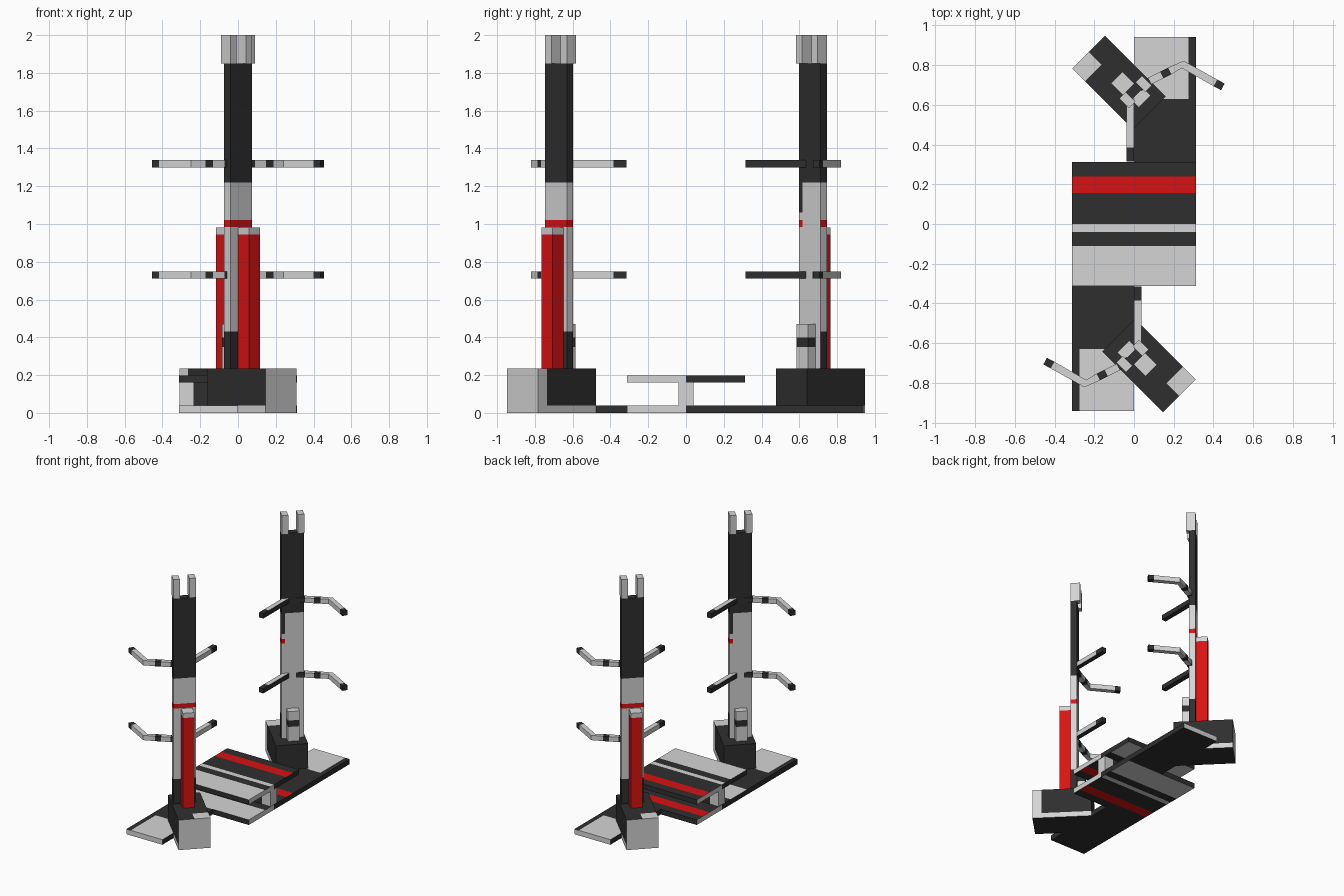
import bpy, bmesh, math
from mathutils import Matrix, Vector

if "Cube" in bpy.data.objects:
    bpy.data.objects.remove(bpy.data.objects["Cube"])

# Materials
COLOURS = [("light_grey", (0.66, 0.66, 0.66)), ("charcoal", (0.028, 0.028, 0.028)),
           ("red", (0.70, 0.006, 0.006))]
MATS = []
for n, c in COLOURS:
    m = bpy.data.materials.new(n)
    m.diffuse_color = (*c, 1)
    m.use_nodes = True
    m.node_tree.nodes["Principled BSDF"].inputs["Base Color"].default_value = m.diffuse_color
    MATS.append(m)
LIGHT, DARK, RED = 0, 1, 2


def finish(name, bm, mat):
    bmesh.ops.recalc_face_normals(bm, faces=bm.faces)
    me = bpy.data.meshes.new(name)
    bm.to_mesh(me)
    bm.free()
    for m in MATS:
        me.materials.append(m)
    ob = bpy.data.objects.new(name, me)
    bpy.context.collection.objects.link(ob)
    ob.matrix_world = mat


def grid_box(name, xs, ys, zs, rule, mat=Matrix()):
    """Box cut along the given lines; rule(centre, normal) picks each face's colour."""
    cuts = (sorted(xs), sorted(ys), sorted(zs))
    bm = bmesh.new()
    cache = {}

    def vert(p):
        if p not in cache:
            cache[p] = bm.verts.new(p)
        return cache[p]
    for a in range(3):
        b, c = (a + 1) % 3, (a + 2) % 3
        for s, h in ((-1, cuts[a][0]), (1, cuts[a][-1])):
            n = Vector((0, 0, 0))
            n[a] = s
            for i in range(len(cuts[b]) - 1):
                for j in range(len(cuts[c]) - 1):
                    vs = []
                    for di, dj in ((0, 0), (1, 0), (1, 1), (0, 1)):
                        p = [0, 0, 0]
                        p[a], p[b], p[c] = h, cuts[b][i + di], cuts[c][j + dj]
                        vs.append(vert(tuple(p)))
                    f = bm.faces.new(vs)
                    f.material_index = rule(f.calc_center_median(), n)
    finish(name, bm, mat)


def bent_bar(name, pts, cols, z0, z1, r, mat):
    """Square bar along a flat path, one colour per segment."""
    bm = bmesh.new()
    P = [Vector((x, y, 0)) for x, y in pts]
    rings = []
    for i, p in enumerate(P):
        t = (P[min(i + 1, len(P) - 1)] - P[max(i - 1, 0)]).normalized()
        s = Vector((-t.y, t.x, 0)) * r
        rings.append([bm.verts.new((q.x, q.y, z)) for q, z in
                      ((p + s, z0), (p - s, z0), (p - s, z1), (p + s, z1))])
    for k in range(len(P) - 1):
        for j in range(4):
            f = bm.faces.new((rings[k][j], rings[k][(j + 1) % 4],
                              rings[k + 1][(j + 1) % 4], rings[k + 1][j]))
            f.material_index = cols[k]
    for ring, c in ((rings[0], cols[0]), (rings[-1], cols[-1])):
        bm.faces.new(ring).material_index = c
    finish(name, bm, mat)


# Two striped decks joined by a middle wall
def stripe(y):
    if y < -0.11 or -0.04 < y < 0:
        return LIGHT
    return RED if 0.155 < y < 0.24 else DARK


def deck_rule(c, n):
    if n.z:
        return stripe(c.y * n.z)
    if n.x:
        return LIGHT if c.y * n.x < 0 else DARK
    return DARK


DECK_Y = [0.0] + [s * v for v in (0.04, 0.11, 0.155, 0.24, 0.313) for s in (-1, 1)]
for name, z0, z1 in (("lower_deck", 0, 0.04), ("upper_deck", 0.16, 0.197)):
    grid_box(name, [-0.313, 0.313], DECK_Y, [z0, z1], deck_rule)
grid_box("deck_wall", [-0.31, -0.235, 0.235, 0.31], [-0.04, 0.04], [0.04, 0.16],
         lambda c, n: DARK if n.y and abs(c.x) < 0.235 else LIGHT)


# Rules for the parts repeated at both ends
def strip_rule(c, n):
    if n.z > 0:
        return LIGHT if c.x > -0.275 and c.y < -0.63 else DARK
    return LIGHT if n.y < 0 else DARK


def pedestal_rule(c, n):
    if n.z > 0:
        return LIGHT if c.y < -0.125 and c.x > 0 else DARK
    if n.y < 0:
        return LIGHT
    if n.x:
        return LIGHT if c.z < 0.04 or (n.x > 0 and c.y < -0.15) else DARK
    return DARK


def post_rule(c, n):
    if n.z or c.z > 1.22:
        return DARK
    if n.y > 0:
        if c.x > 0.03:
            return DARK if c.z > 1.06 else RED if 0.985 < c.z < 1.02 else LIGHT
        return LIGHT
    if 0.985 < c.z < 1.02:
        return RED
    return DARK if c.z < 0.43 else LIGHT


ARM = [(-0.447, -0.69), (-0.41, -0.71), (-0.245, -0.803), (-0.18, -0.77),
       (-0.14, -0.75), (-0.08, -0.72), (-0.025, -0.685)]
ARM_COLS = [DARK, LIGHT, LIGHT, DARK, LIGHT, DARK]
U0, U1 = -0.1055, 0.0575      # post width limits

for k, end in enumerate(("front", "back")):
    R = Matrix.Rotation(math.pi * k, 4, 'Z')
    # Floor strip
    grid_box(end + "_floor_strip", [-0.313, -0.275, 0], [-0.94, -0.63, -0.313], [0, 0.04],
             strip_rule, R)
    # Diagonal pedestal with post
    T = R @ Matrix.Translation((0.075, -0.7125, 0)) @ Matrix.Rotation(math.pi / 4, 4, 'Z')
    grid_box(end + "_pedestal", [-0.1165, 0, 0.1165], [-0.2165, -0.15, -0.125, 0.2165],
             [0, 0.04, 0.236], pedestal_rule, T)
    grid_box(end + "_post", [U0, 0.03, U1], [0.0585, 0.1055],
             [0.236, 0.43, 0.985, 1.02, 1.06, 1.22, 1.85], post_rule, T)
    # Prongs on top of the post
    for side, a, b in (("left", U0, U0 + 0.047), ("right", U1 - 0.047, U1)):
        grid_box(f"{end}_{side}_prong", [a, b], [0.0585, 0.127], [1.85, 2.0],
                 lambda c, n: LIGHT, T)
    # Red column with pale cap
    grid_box(end + "_column", [-0.05, 0.032], [-0.025, 0.0575], [0.236, 0.945, 0.982],
             lambda c, n: LIGHT if c.z > 0.945 else RED, T)
    # Latch block on the inner side
    grid_box(end + "_latch", [-0.066, 0.02], [0.1055, 0.16], [0.236, 0.35, 0.4, 0.47],
             lambda c, n: DARK if 0.35 < c.z < 0.4 and not n.z else LIGHT, T)
    # Bent arms and straight pegs at two levels
    for lvl, z in (("lower", 0.711), ("upper", 1.3)):
        bent_bar(f"{end}_{lvl}_bent_arm", ARM, ARM_COLS, z, z + 0.038, 0.019, R)
        grid_box(f"{end}_{lvl}_straight_peg", [0, 0.038], [-0.635, -0.385, -0.315],
                 [z, z + 0.038],
                 lambda c, n: DARK if c.y > -0.385 or n.x < 0 or n.z < 0 else LIGHT, R)
